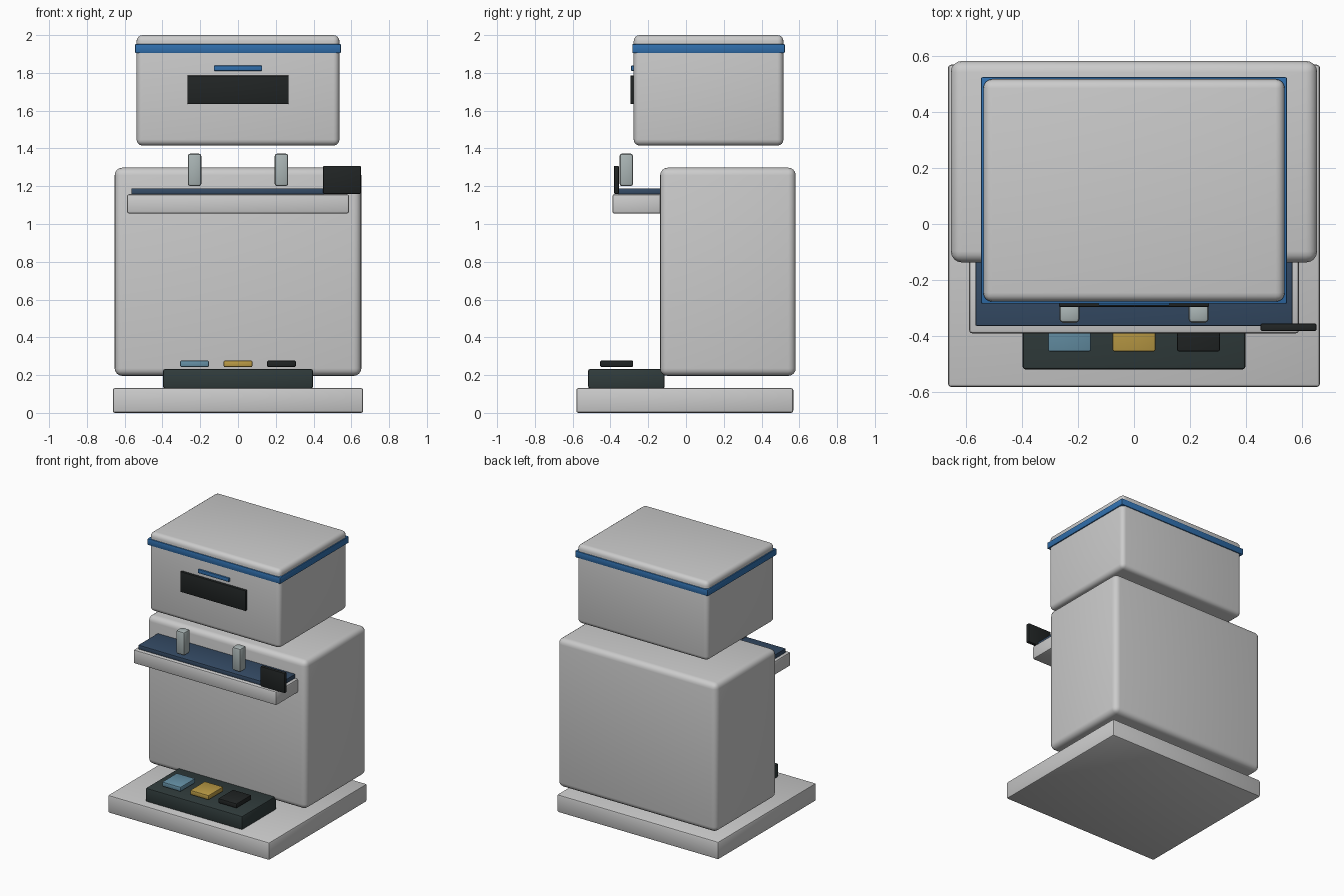
import bpy
from mathutils import Vector

if "Cube" in bpy.data.objects:
    bpy.data.objects.remove(bpy.data.objects["Cube"])


def material(name, rgb):
    m = bpy.data.materials.new(name)
    m.diffuse_color = (*rgb, 1.0)
    m.use_nodes = True
    m.node_tree.nodes["Principled BSDF"].inputs["Base Color"].default_value = m.diffuse_color
    return m


BLUE = material("trim_blue", (0.03, 0.16, 0.42))
NAVY = material("navy", (0.035, 0.07, 0.13))
BLACK = material("black", (0.015, 0.018, 0.018))
DARK = material("dark_green_grey", (0.03, 0.045, 0.045))
STEEL = material("steel", (0.40, 0.46, 0.46))
PALE_BLUE = material("pale_blue", (0.13, 0.28, 0.38))
YELLOW = material("yellow", (0.50, 0.33, 0.06))


def box(name, x, y, z, bevel, mat=None, segments=2):
    """Bevelled box from (min, max) ranges on each axis."""
    lo, hi = Vector((x[0], y[0], z[0])), Vector((x[1], y[1], z[1]))
    bpy.ops.mesh.primitive_cube_add(size=1, location=(lo + hi) / 2)
    ob = bpy.context.object
    ob.name = name
    ob.scale = hi - lo
    bpy.ops.object.transform_apply(location=False, rotation=False, scale=True)
    mod = ob.modifiers.new("bevel", 'BEVEL')
    mod.width = bevel
    mod.segments = segments
    bpy.ops.object.modifier_apply(modifier=mod.name)
    bpy.ops.object.shade_smooth_by_angle()
    if mat:
        ob.data.materials.append(mat)
    return ob


# Main housings
box("base_plate", (-0.663, 0.663), (-0.581, 0.568), (0.0, 0.132), 0.012)
box("lower_cabinet", (-0.653, 0.653), (-0.137, 0.581), (0.196, 1.298), 0.04, segments=4)
box("upper_housing", (-0.537, 0.537), (-0.277, 0.516), (1.415, 2.0), 0.032, segments=4)

# Upper housing trim and display
box("trim_band", (-0.545, 0.545), (-0.284, 0.523), (1.905, 1.953), 0.005, BLUE)
box("display_panel", (-0.268, 0.268), (-0.295, -0.270), (1.635, 1.786), 0.004, BLACK)
box("indicator_strip", (-0.127, 0.127), (-0.290, -0.270), (1.811, 1.838), 0.003, BLUE)

# Front shelf with mat, posts and side screen
box("front_shelf", (-0.588, 0.588), (-0.390, -0.10), (1.055, 1.158), 0.012)
box("shelf_mat", (-0.565, 0.565), (-0.363, -0.10), (1.156, 1.188), 0.004, NAVY)
for side, cx in (("left", -0.23), ("right", 0.23)):
    box(f"{side}_post", (cx - 0.036, cx + 0.036), (-0.352, -0.280), (1.20, 1.373), 0.014, STEEL)
box("side_screen", (0.451, 0.650), (-0.381, -0.355), (1.16, 1.308), 0.005, BLACK)

# Foot console with three pedals
box("foot_console", (-0.397, 0.397), (-0.518, -0.113), (0.130, 0.232), 0.010, DARK)
for i, mat in enumerate((PALE_BLUE, YELLOW, BLACK)):
    cx = (i - 1) * 0.23
    box(f"pedal_{i + 1}", (cx - 0.076, cx + 0.076), (-0.454, -0.280), (0.243, 0.277), 0.006, mat)
